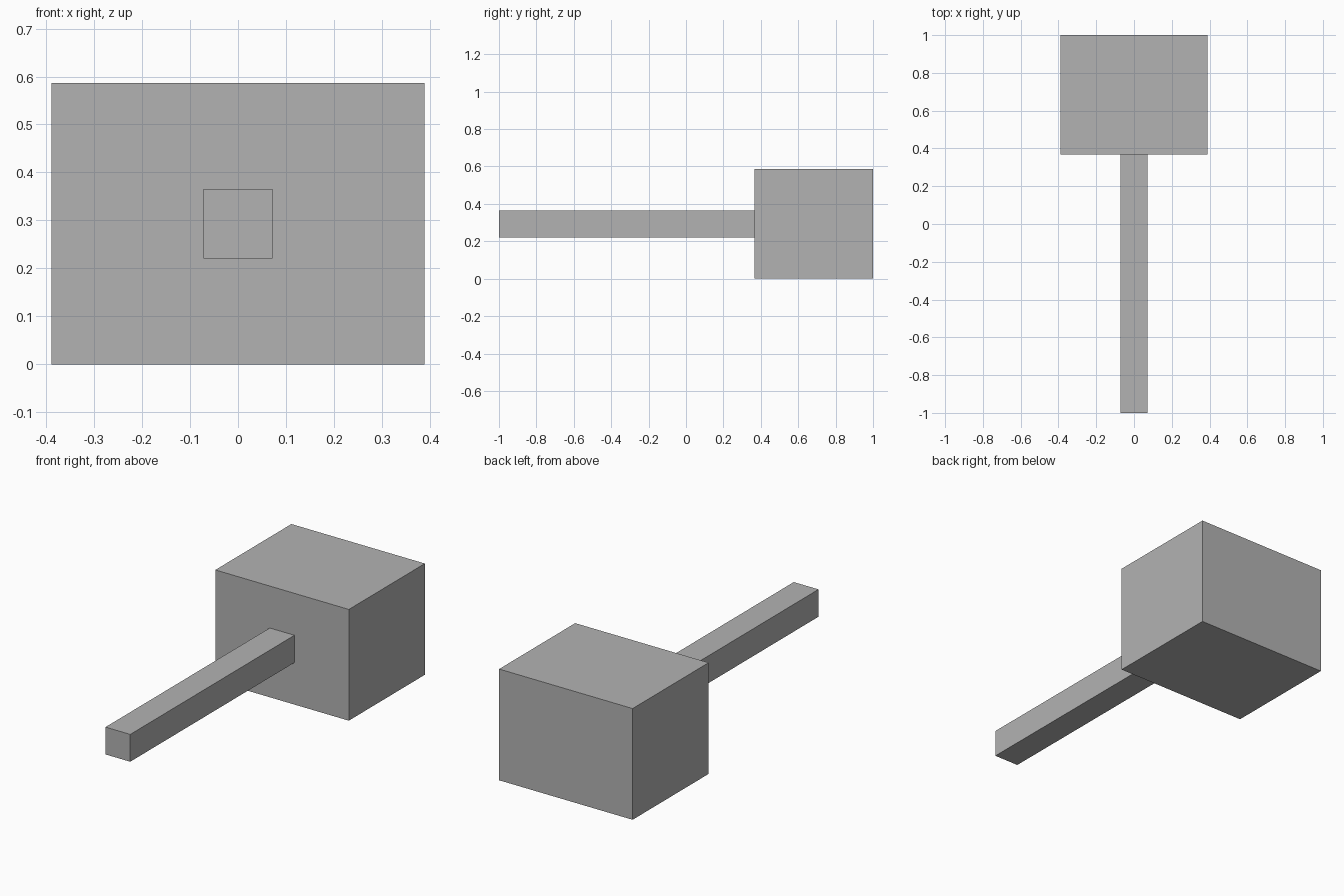
import bpy

if "Cube" in bpy.data.objects:
    bpy.data.objects.remove(bpy.data.objects["Cube"])

grey = bpy.data.materials.new("plain grey")
grey.diffuse_color = (0.45, 0.45, 0.45, 1)
grey.use_nodes = True
grey.node_tree.nodes["Principled BSDF"].inputs["Base Color"].default_value = grey.diffuse_color


def box(name, low, high):
    """Axis-aligned box between two corners."""
    centre = [(a + b) / 2 for a, b in zip(low, high)]
    bpy.ops.mesh.primitive_cube_add(size=1, location=centre)
    ob = bpy.context.object
    ob.name = name
    ob.scale = [b - a for a, b in zip(low, high)]
    bpy.ops.object.transform_apply(location=False, rotation=False, scale=True)
    ob.data.materials.append(grey)
    return ob


# Mallet head
box("head", (-0.389, 0.367, 0.0), (0.389, 1.0, 0.586))
# Square handle, seated slightly into the head
box("handle", (-0.072, -1.0, 0.221), (0.072, 0.371, 0.365))
